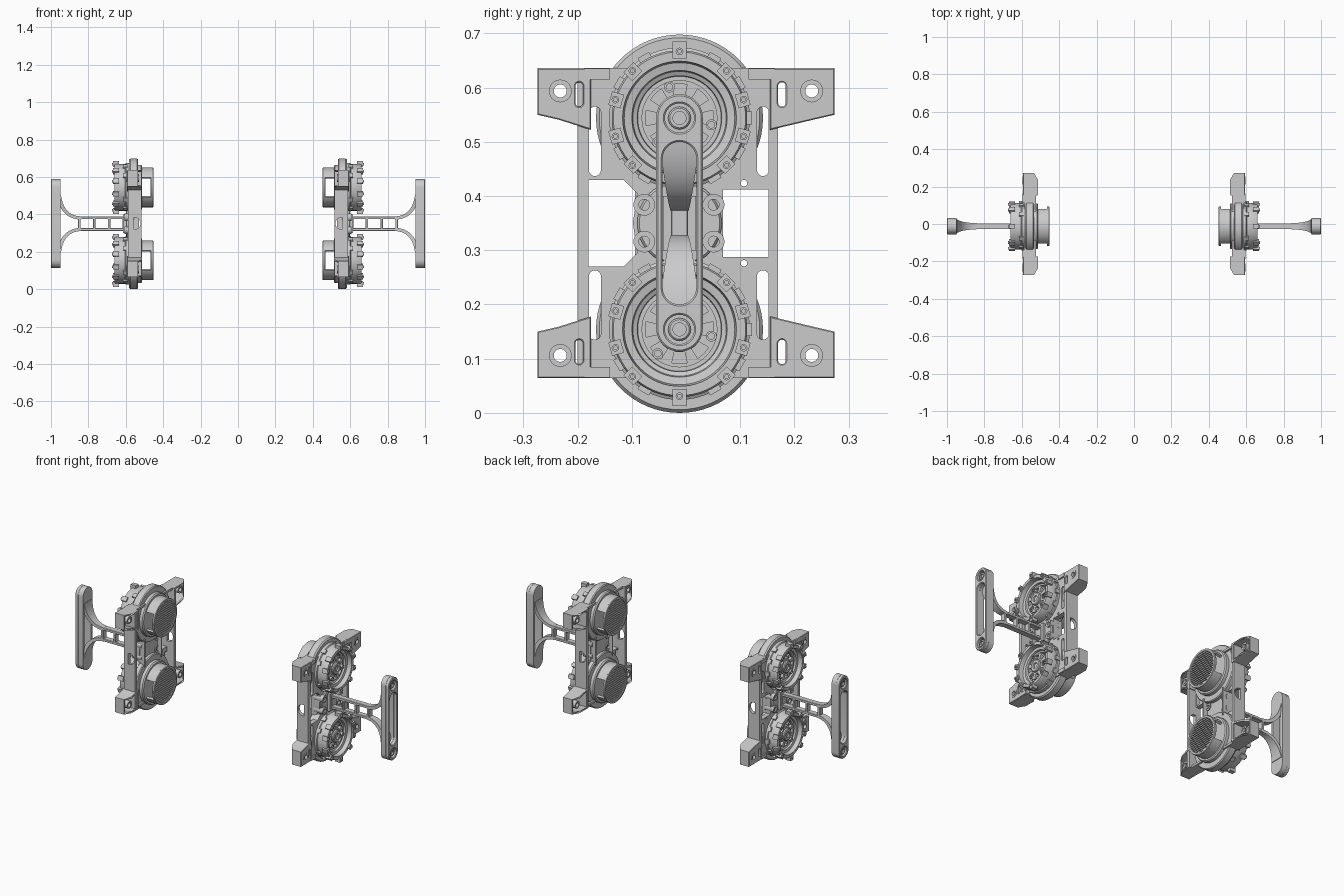
import bpy, bmesh
from math import sin, cos, pi, radians
from mathutils import Matrix, Vector

if "Cube" in bpy.data.objects:
    bpy.data.objects.remove(bpy.data.objects["Cube"])

CY, CZ = -0.012, 0.35            # axis of the arm
MOTORS = (0.154, 0.544)          # drum centre heights


def finish(name, bm, angle=35):
    """Turn a bmesh into a smooth-by-angle object mirrored over x = 0."""
    bmesh.ops.remove_doubles(bm, verts=bm.verts, dist=1e-5)
    bmesh.ops.recalc_face_normals(bm, faces=bm.faces)
    me = bpy.data.meshes.new(name)
    bm.to_mesh(me)
    bm.free()
    me.shade_smooth()
    me.set_sharp_from_angle(angle=radians(angle))
    ob = bpy.data.objects.new(name, me)
    bpy.context.collection.objects.link(ob)
    ob.modifiers.new("mirror", 'MIRROR')
    return ob


def circle(y, z, r, n=24):
    return [(y + r * cos(2 * pi * i / n), z + r * sin(2 * pi * i / n)) for i in range(n)]


def rect(a0, a1, b0, b1):
    return [(a0, b0), (a1, b0), (a1, b1), (a0, b1)]


def stadium(y, z0, z1, r, n=12):
    top = [(y + r * cos(pi * i / n), z1 - r + r * sin(pi * i / n)) for i in range(n + 1)]
    low = [(y - r * cos(pi * i / n), z0 + r - r * sin(pi * i / n)) for i in range(n + 1)]
    return top + low


def sector(y, z, r0, r1, a0, a1, n=12):
    an = [radians(a0 + (a1 - a0) * i / n) for i in range(n + 1)]
    return [(y + r1 * cos(a), z + r1 * sin(a)) for a in an] + \
           [(y + r0 * cos(a), z + r0 * sin(a)) for a in reversed(an)]


def plate(bm, loops, c0, c1, axis='x', bevel=0.0):
    """Extrude a filled outline with holes between c0 and c1 along an axis."""
    cu = bpy.data.curves.new("outline", 'CURVE')
    cu.dimensions, cu.fill_mode = '2D', 'BOTH'
    cu.extrude = abs(c1 - c0) / 2 - bevel
    cu.bevel_depth, cu.bevel_resolution, cu.offset = bevel, 0, -bevel
    for loop in loops:
        sp = cu.splines.new('POLY')
        sp.points.add(len(loop) - 1)
        for p, (a, b) in zip(sp.points, loop):
            p.co = (a, b, 0, 1)
        sp.use_cyclic_u = True
    ob = bpy.data.objects.new("outline", cu)
    bpy.context.collection.objects.link(ob)
    bpy.context.view_layer.update()
    dg = bpy.context.evaluated_depsgraph_get()
    me = bpy.data.meshes.new_from_object(ob.evaluated_get(dg))
    n = len(bm.verts)
    bm.from_mesh(me)
    bm.verts.ensure_lookup_table()
    mid = (c0 + c1) / 2
    new = bm.verts[n:]
    for v in new:
        a, b, c = v.co
        v.co = (mid + c, a, b) if axis == 'x' else (a, mid - c, b)
    bpy.data.objects.remove(ob)
    bpy.data.curves.remove(cu)
    bpy.data.meshes.remove(me)
    return new


def lathe(bm, prof, y, z, n=64):
    """Spin (x, radius) points around an x-parallel axis, capping both ends."""
    rings = [[bm.verts.new((x, y + r * cos(2 * pi * i / n), z + r * sin(2 * pi * i / n)))
              for i in range(n)] for x, r in prof]
    for p, q in zip(rings, rings[1:]):
        for i in range(n):
            j = (i + 1) % n
            bm.faces.new((p[i], p[j], q[j], q[i]))
    bm.faces.new(rings[0])
    bm.faces.new(rings[-1])


def box(bm, x0, x1, y0, y1, z0, z1, rot=None):
    m = Matrix.Translation(((x0 + x1) / 2, (y0 + y1) / 2, (z0 + z1) / 2))
    s = Matrix.Diagonal((x1 - x0, y1 - y0, z1 - z0, 1))
    bmesh.ops.create_cube(bm, size=1, matrix=(rot or Matrix()) @ m @ s)


# Main frame plate with windows and slots
bm = bmesh.new()
holes = [[(-0.18, 0.27), (-0.115, 0.27), (-0.09, 0.295), (-0.098, 0.35),
          (-0.09, 0.405), (-0.115, 0.43), (-0.18, 0.43)],
         rect(0.068, 0.152, 0.288, 0.412)]
for y in (-0.168, 0.142):
    holes += [stadium(y, 0.437, 0.565, 0.011), stadium(y, 0.135, 0.263, 0.011)]
holes += [circle(0.107, z, 0.006, 12) for z in (0.424, 0.276)]
plate(bm, [rect(-0.2, 0.17, 0.064, 0.636)] + holes, 0.56, 0.588)
for y0, y1 in ((-0.187, -0.14), (0.115, 0.163)):
    for z in (0.075, 0.625):
        box(bm, 0.58, 0.596, y0, y1, z - 0.01, z + 0.01)
finish("frame_plate", bm)

# Side rails with a round opening, end walls and inner ribs
bm = bmesh.new()
for y0, y1 in ((-0.2, -0.182), (0.152, 0.17)):
    plate(bm, [rect(0.516, 0.588, 0.064, 0.636), circle(0.553, 0.352, 0.032, 32)], y0, y1, 'y')
for z in (0.064, 0.624):
    box(bm, 0.525, 0.57, -0.19, 0.16, z, z + 0.012)
for y in (-0.09, 0.062):
    box(bm, 0.53, 0.57, y - 0.004, y + 0.004, 0.27, 0.43)
finish("frame_rails", bm)

# Four corner ears, pocketed at the back
bm = bmesh.new()
for s in (-1, 1):
    for t in (-1, 1):
        def place(pts):
            return [(s * a, CZ + t * b) for a, b in pts]
        off = 0.02 if s < 0 else 0.0
        outer = place([(0.155 + off, 0.286), (0.235, 0.286), (0.274, 0.286),
                       (0.274, 0.2), (0.235, 0.191), (0.155 + off, 0.172)])
        pocket = place([(0.165 + off, 0.276), (0.235, 0.276), (0.264, 0.276),
                        (0.264, 0.208), (0.235, 0.201), (0.165 + off, 0.184)])
        slot = place(stadium(0.177 + off, 0.215, 0.26, 0.007))
        bore = circle(s * 0.232, CZ + t * 0.244, 0.012)
        for v in plate(bm, [outer, pocket], 0.513, 0.58):
            if abs(v.co.y) > 0.25 and v.co.x < 0.55:
                v.co.x = 0.535
        plate(bm, [outer, slot, bore], 0.578, 0.594, bevel=0.002)
        plate(bm, [circle(s * 0.232, CZ + t * 0.244, 0.021), bore], 0.53, 0.597)
finish("corner_ears", bm, 25)

for i, z in enumerate(MOTORS):
    tag = ("lower", "upper")[i]
    # Drum housing with wide flange and dished outer face
    bm = bmesh.new()
    lathe(bm, [(0.512, 0.116), (0.518, 0.121), (0.535, 0.121), (0.535, 0.150), (0.54, 0.154),
               (0.575, 0.154), (0.582, 0.148), (0.582, 0.130), (0.60, 0.130), (0.603, 0.125),
               (0.655, 0.125), (0.66, 0.122), (0.66, 0.105), (0.635, 0.102), (0.632, 0.088),
               (0.622, 0.086), (0.618, 0.078), (0.604, 0.077)], CY, z)
    finish(tag + "_drum_housing", bm)

    # Lugs and bolts around the rim
    bm = bmesh.new()
    for a in (90, 45, 16, -16, -45, -90, 135, 164, 196, 225):
        reach = 0.141 if abs(a) == 90 else 0.133
        rot = Matrix.Translation((0, CY, z)) @ Matrix.Rotation(radians(a), 4, 'X')
        box(bm, 0.635, 0.668, 0.110, reach, -0.013, 0.013, rot)
        c = rot @ Vector((0, 0.123, 0))
        lathe(bm, [(0.66, 0.007), (0.674, 0.007), (0.674, 0.0035), (0.668, 0.0035)], c.y, c.z, 12)
    for a in (0, 30, 60, 120, 150, 210, 240, 300, 330):
        rot = Matrix.Translation((0, CY, z)) @ Matrix.Rotation(radians(a), 4, 'X')
        box(bm, 0.59, 0.615, 0.115, 0.134, -0.012, 0.012, rot)
    finish(tag + "_rim_lugs", bm)

    # Rotor disc with windows, hub and pins
    bm = bmesh.new()
    wins = [sector(CY, z, 0.042, 0.063, a - 13, a + 13, 5) for a in range(0, 360, 45)]
    plate(bm, [circle(CY, z, 0.07, 48)] + wins, 0.606, 0.63)
    lathe(bm, [(0.61, 0.034), (0.638, 0.034), (0.642, 0.03), (0.642, 0.016), (0.634, 0.015)], CY, z, 32)
    for a in (-12, 108, 228):
        lathe(bm, [(0.605, 0.01), (0.638, 0.01), (0.638, 0.006), (0.632, 0.006)],
              CY + 0.06 * cos(radians(a)), z + 0.06 * sin(radians(a)), 16)
    finish(tag + "_rotor", bm)

    # Hollow vent cap with side openings and slatted end
    bm = bmesh.new()
    for a in (30, 210):
        plate(bm, [sector(CY, z, 0.094, 0.106, a, a + 120, 24)], 0.462, 0.515)
    plate(bm, [circle(CY, z, 0.106, 64), circle(CY, z, 0.092, 64)], 0.453, 0.466, bevel=0.002)
    for k in range(-7, 8):
        h = k * 0.0122
        w = (0.094 ** 2 - h * h) ** 0.5
        box(bm, 0.456, 0.464, CY - w, CY + w, z + h - 0.0035, z + h + 0.0035)
    for y in (-0.04, 0.04):
        box(bm, 0.462, 0.468, CY + y - 0.004, CY + y + 0.004, z - 0.084, z + 0.084)
    finish(tag + "_vent_cap", bm)

# Centre mount with four bosses
bm = bmesh.new()
lathe(bm, [(0.555, 0.078), (0.595, 0.078), (0.6, 0.074)], CY, CZ, 48)
for y in (-0.077, 0.051):
    for z in (0.316, 0.384):
        plate(bm, [circle(y, z, 0.02), circle(y, z, 0.010)], 0.55, 0.608)
box(bm, 0.59, 0.615, CY - 0.03, CY + 0.03, 0.3, 0.4)
finish("centre_mount", bm)

# Ladder arm
bm = bmesh.new()
bays = [rect(x, x + 0.066, 0.326, 0.374) for x in (0.617, 0.696, 0.775)]
plate(bm, [rect(0.59, 0.855, 0.311, 0.389)] + bays, CY - 0.016, CY + 0.016, 'y', 0.002)
finish("ladder_arm", bm)

# Two flaring struts from arm to handle
bm = bmesh.new()
P = [Vector(p) for p in ((0.84, 0.031), (0.905, 0.031), (0.948, 0.075), (0.957, 0.155))]
N = 14
for t in (-1, 1):
    rings = []
    for i in range(N + 1):
        u = i / N
        v = 1 - u
        c = P[0] * v**3 + P[1] * 3 * v * v * u + P[2] * 3 * v * u * u + P[3] * u**3
        d = ((P[1] - P[0]) * v * v + (P[2] - P[1]) * 2 * u * v + (P[3] - P[2]) * u * u).normalized()
        nrm = Vector((-d.y, d.x)) * (0.0085 + 0.002 * u)
        w = 0.016 + 0.022 * u ** 1.5
        rings.append([bm.verts.new((q.x, CY + e * w, CZ + t * q.y))
                      for q, e in ((c + nrm, -1), (c + nrm, 1), (c - nrm, 1), (c - nrm, -1))])
    for p, q in zip(rings, rings[1:]):
        for k in range(4):
            bm.faces.new((p[k], p[(k + 1) % 4], q[(k + 1) % 4], q[k]))
    bm.faces.new(rings[0])
    bm.faces.new(rings[-1])
finish("flared_struts", bm)

# Handle bar with long slot and bolted ends
bm = bmesh.new()
bar, slot = stadium(CY, 0.113, 0.588, 0.043, 20), stadium(CY, 0.2, 0.5, 0.031, 16)
plate(bm, [bar, slot], 0.95, 0.98)
plate(bm, [bar, slot] + [circle(CY, z, 0.027, 32) for z in MOTORS], 0.978, 1.0, bevel=0.003)
for z in MOTORS:
    lathe(bm, [(0.975, 0.021), (0.99, 0.021), (0.993, 0.018), (0.993, 0.012), (0.985, 0.012)], CY, z, 24)
finish("handle_bar", bm)
